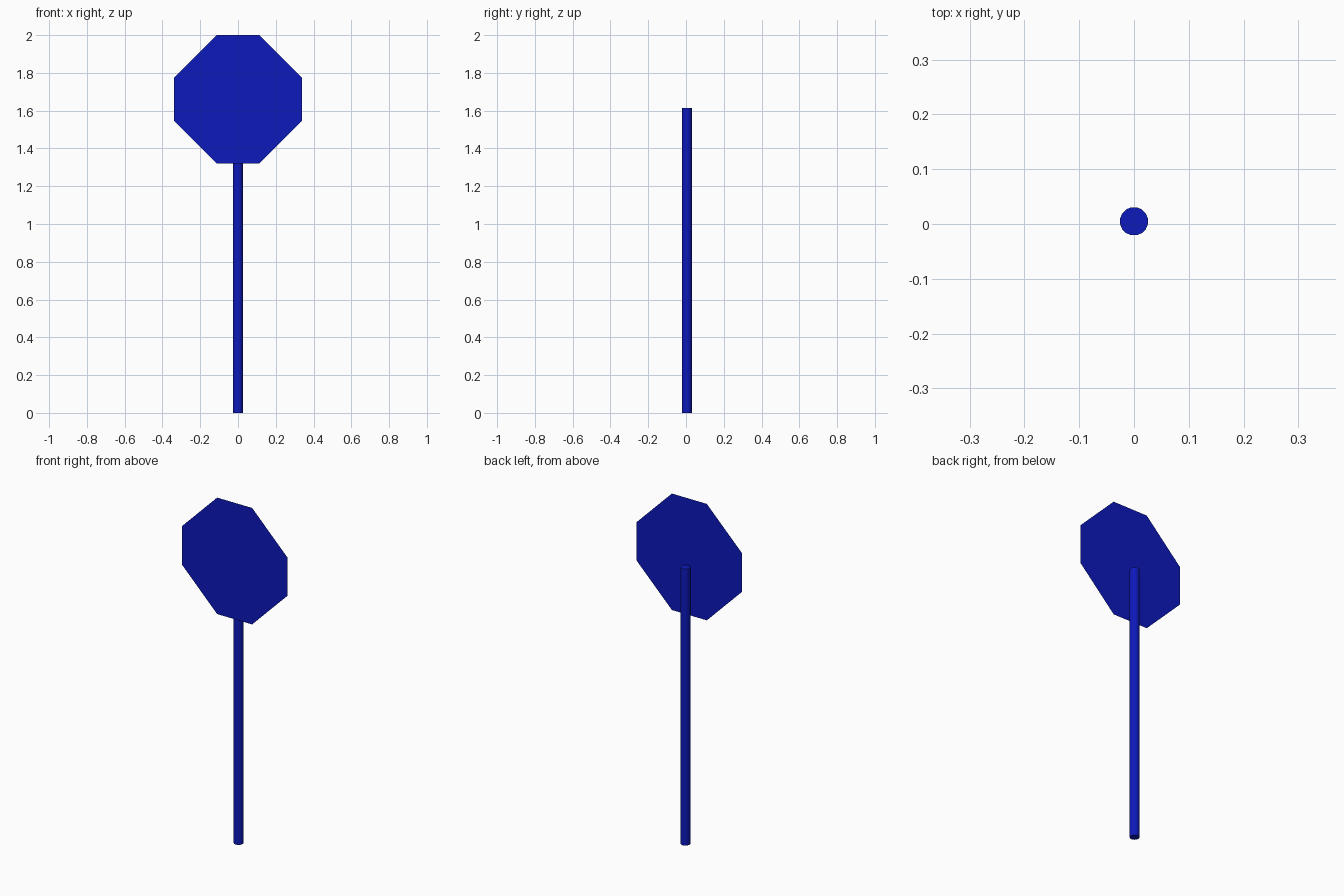
import bpy, bmesh, math

if "Cube" in bpy.data.objects:
    bpy.data.objects.remove(bpy.data.objects["Cube"])

blue = bpy.data.materials.new("blue_paint")
blue.diffuse_color = (0.004, 0.01, 0.5, 1)
blue.use_nodes = True
blue.node_tree.nodes["Principled BSDF"].inputs["Base Color"].default_value = blue.diffuse_color

# Round post, capped at both ends
HEIGHT = 1.615
bpy.ops.mesh.primitive_cylinder_add(vertices=16, radius=0.026, depth=HEIGHT,
                                    location=(0, 0.005, HEIGHT / 2),
                                    rotation=(0, 0, math.pi / 16))
post = bpy.context.object
post.name = "post"
post.data.materials.append(blue)
bpy.ops.object.shade_smooth_by_angle(angle=math.radians(40))

# Thin eight-sided sign plate standing just in front of the post
HALF, CORNER, CENTRE_Z, PLATE_Y = 0.34, 0.113, 1.66, -0.031
bm = bmesh.new()
outline = []
for quarter in range(4):
    c, s = round(math.cos(quarter * math.pi / 2)), round(math.sin(quarter * math.pi / 2))
    for x, z in ((HALF, -CORNER), (HALF, CORNER)):
        outline.append(bm.verts.new((c * x - s * z, 0, s * x + c * z)))
bm.faces.new(outline)
mesh = bpy.data.meshes.new("sign_plate")
bm.to_mesh(mesh)
bm.free()
plate = bpy.data.objects.new("sign_plate", mesh)
plate.location = (0, PLATE_Y, CENTRE_Z)
plate.data.materials.append(blue)
bpy.context.collection.objects.link(plate)
